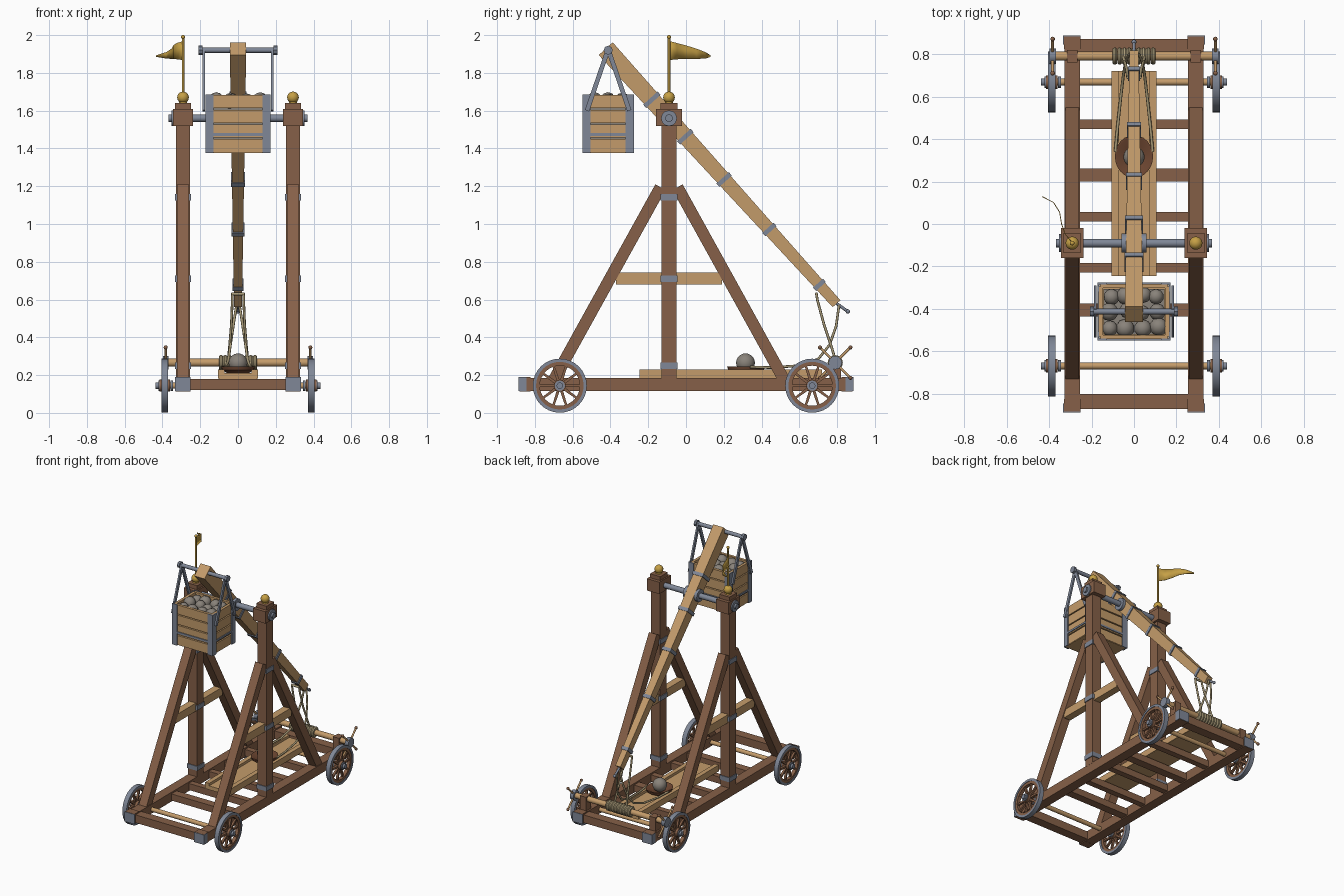
import bpy, bmesh, math, random
from mathutils import Vector, Matrix

if "Cube" in bpy.data.objects:
    bpy.data.objects.remove(bpy.data.objects["Cube"])
random.seed(4)

def material(name, r, g, b):
    m = bpy.data.materials.new(name)
    m.diffuse_color = (r, g, b, 1)
    m.use_nodes = True
    m.node_tree.nodes["Principled BSDF"].inputs["Base Color"].default_value = m.diffuse_color
    return m

DARK = material("dark wood", .24, .118, .065)
LIGHT = material("light wood", .55, .33, .145)
IRON = material("iron", .215, .245, .31)
GOLD = material("gold", .56, .35, .06)
STONE = material("stone", .25, .225, .195)
ROPE = material("rope", .40, .33, .19)
LEATHER = material("leather", .15, .06, .03)

def finish(name, bm, mat, smooth=False):
    bmesh.ops.recalc_face_normals(bm, faces=bm.faces)
    me = bpy.data.meshes.new(name)
    bm.to_mesh(me)
    bm.free()
    me.materials.append(mat)
    ob = bpy.data.objects.new(name, me)
    bpy.context.collection.objects.link(ob)
    if smooth:
        bpy.ops.object.select_all(action='DESELECT')
        bpy.context.view_layer.objects.active = ob
        ob.select_set(True)
        bpy.ops.object.shade_smooth_by_angle(angle=math.radians(40))
    return ob

def box(name, c, s, mat):
    bm = bmesh.new()
    bmesh.ops.create_cube(bm, size=1, matrix=Matrix.Translation(c) @ Matrix.Diagonal((*s, 1)))
    return finish(name, bm, mat)

def beam(name, p, q, s0, s1, mat):
    """Tapered bar in a y-z plane; sizes are (x width, depth) at each end."""
    p, q = Vector(p), Vector(q)
    side = Vector((1, 0, 0))
    up = (q - p).normalized().cross(side)
    bm = bmesh.new()
    ends = [[bm.verts.new(o + side * s[0] / 2 * i + up * s[1] / 2 * j)
             for i, j in ((-1, -1), (1, -1), (1, 1), (-1, 1))] for o, s in ((p, s0), (q, s1))]
    bm.faces.new(ends[0])
    bm.faces.new(ends[1])
    for k in range(4):
        n = (k + 1) % 4
        bm.faces.new((ends[0][k], ends[0][n], ends[1][n], ends[1][k]))
    return finish(name, bm, mat)

def rod(name, p, q, r, mat, n=16, r2=None):
    p, q = Vector(p), Vector(q)
    d = q - p
    m = Matrix.Translation((p + q) / 2) @ d.to_track_quat('Z', 'Y').to_matrix().to_4x4()
    bm = bmesh.new()
    bmesh.ops.create_cone(bm, cap_ends=True, segments=n, radius1=r,
                          radius2=r if r2 is None else r2, depth=d.length, matrix=m)
    return finish(name, bm, mat, True)

def ball(name, c, r, mat, sub=2):
    bm = bmesh.new()
    bmesh.ops.create_icosphere(bm, subdivisions=sub, radius=r, matrix=Matrix.Translation(c))
    return finish(name, bm, mat, True)

def ring(name, c, prof, mat, axis='X', n=32, sy=1):
    """Revolve a closed (radius, height) profile about an axis."""
    bm = bmesh.new()
    loops = []
    for i in range(n):
        a = math.tau * i / n
        ca, sa = math.cos(a), math.sin(a)
        loops.append([bm.verts.new(Vector(c) + Vector((h, r * ca, r * sa) if axis == 'X'
                      else (r * ca, r * sa * sy, h))) for r, h in prof])
    m = len(prof)
    for i in range(n):
        a, b = loops[i], loops[(i + 1) % n]
        for j in range(m):
            bm.faces.new((a[j], a[(j + 1) % m], b[(j + 1) % m], b[j]))
    return finish(name, bm, mat, True)

def rope(name, pts, r=.007):
    cu = bpy.data.curves.new(name, 'CURVE')
    cu.dimensions = '3D'
    cu.bevel_depth = r
    cu.bevel_resolution = 2
    cu.use_fill_caps = True
    sp = cu.splines.new('POLY')
    sp.points.add(len(pts) - 1)
    for pt, co in zip(sp.points, pts):
        pt.co = (*co, 1)
    cu.materials.append(ROPE)
    ob = bpy.data.objects.new(name, cu)
    bpy.context.collection.objects.link(ob)

PX, PY = .291, -.09          # post position
WZ, WR = .144, .143          # wheel height and radius

# base frame cross members and axles
for y in (-.835, .835):
    box("end_beam", (0, y, .15), (.52, .07, .06), DARK)
for y, w in ((.47, .045), (.23, .062), (.035, .045), (-.205, .045), (-.405, .062)):
    box("floor_slat", (0, y, .148), (.52, w, .05), DARK)
for y in (-.668, .668):
    rod("wheel_axle", (-.435, y, WZ), (.435, y, WZ), .016, LIGHT)

for s in (-1, 1):
    x = s * PX
    # side rail with corner irons
    box("side_rail", (x, 0, .15), (.074, 1.75, .07), DARK)
    for t in (-1, 1):
        box("corner_block", (x, t * .853, .152), (.078, .058, .076), DARK)
        box("corner_iron_end", (x, t * .883, .152), (.08, .006, .074), IRON)
        box("corner_iron_side", (x + s * .04, t * .865, .152), (.006, .042, .074), IRON)
    # upright post, braces, tie and iron bands
    box("post", (x, PY, .86), (.075, .077, 1.36), DARK)
    for t in (-1, 1):
        beam("brace", (x, PY + t * .615, .165), (x, PY + t * .045, 1.195), (.065, .062), (.065, .062), DARK)
    box("tie", (x, PY, .712), (.055, .56, .062), LIGHT)
    for z in (.25, .71, 1.142):
        box("post_band", (x, PY, z), (.086, .088, .034), IRON)
    # bearing head and finial
    box("bearing_head", (x, PY, 1.565), (.105, .14, .09), DARK)
    box("head_cap", (x, PY, 1.625), (.085, .09, .03), DARK)
    rod("finial_base", (x, PY, 1.635), (x, PY, 1.655), .024, GOLD, r2=.018)
    ball("finial", (x, PY, 1.67), .031, GOLD, 3)
    rod("bearing_plate", (x + s * .045, PY, 1.56), (x + s * .062, PY, 1.56), .042, IRON, 12)
    rod("arm_washer", (s * .035, PY, 1.56), (s * .058, PY, 1.56), .045, IRON)
    # wheels
    wx = s * .387
    for y in (-.668, .668):
        c = Vector((wx, y, WZ))
        ring("wheel_tyre", c, [(WR, -.017), (WR, .017), (.126, .017), (.126, -.017)], IRON)
        ring("wheel_rim", c, [(.127, -.013), (.127, .013), (.106, .013), (.106, -.013)], DARK)
        for k in range(10):
            a = math.tau * k / 10
            d = Vector((0, math.cos(a), math.sin(a)))
            beam("wheel_spoke", c + d * .02, c + d * .11, (.018, .016), (.014, .012), DARK)
        rod("wheel_hub", c - Vector((.028, 0, 0)), c + Vector((.028, 0, 0)), .032, DARK)
        rod("hub_cap", (s * .408, y, WZ), (s * .422, y, WZ), .027, IRON)
        rod("axle_pin", (s * .42, y, WZ), (s * .437, y, WZ), .017, IRON)
        rod("axle_collar", (s * .343, y, WZ), (s * .358, y, WZ), .027, IRON)

# pivot shaft
rod("pivot_shaft", (-.367, PY, 1.56), (.367, PY, 1.56), .02, IRON)

# throwing arm with bands, and release prong
A, B = Vector((0, -.425, 1.928)), Vector((0, .797, .578))
size = lambda t: (.086 + (.042 - .086) * t, .1 + (.055 - .1) * t)
beam("throwing_arm", A, B, size(0), size(1), LIGHT)
for t in (.2, .345, .513, .709, .926):
    p, d = A.lerp(B, t), (B - A).normalized() * .012
    w = tuple(v + .012 for v in size(t))
    beam("arm_band", p - d, p + d, w, w, IRON)
rod("release_prong", B - Vector((0, .02, -.016)), (0, .855, .538), .008, IRON, 10)
ball("prong_tip", (0, .857, .537), .012, IRON)

# counterweight hanger
CY, HW, HD, Z0, Z1 = -.412, .168, .132, 1.375, 1.685
rod("hanger_bar", (-.195, CY, 1.92), (.195, CY, 1.92), .014, IRON)
for s in (-1, 1):
    rod("hanger_nut", (s * .188, CY, 1.92), (s * .208, CY, 1.92), .024, IRON, 8)
    for t in (-1, 1):
        beam("hanger_strap", (s * .182, CY, 1.925), (s * .182, CY + t * .112, 1.6), (.012, .024), (.012, .024), IRON)

# counterweight box: planks, iron corners, thin band
for i in range(4):
    z = Z0 + .04 + i * .0775
    for s in (-1, 1):
        box("box_plank_front", (0, CY + s * (HD - .012), z), (HW * 2 - .02, .02, .069), LIGHT)
        box("box_plank_side", (s * (HW - .012), CY, z), (.02, HD * 2 - .03, .069), LIGHT)
box("box_bottom", (0, CY, Z0 + .012), (HW * 2 - .01, HD * 2 - .01, .02), LIGHT)
box("rock_bed", (0, CY, 1.5), (HW * 2 - .05, HD * 2 - .05, .24), STONE)
for s in (-1, 1):
    for t in (-1, 1):
        box("box_corner_front", (s * (HW - .018), CY + t * HD, 1.53), (.042, .008, .31), IRON)
        box("box_corner_side", (s * HW, CY + t * (HD - .018), 1.53), (.008, .042, .31), IRON)
    box("box_band_front", (0, CY + s * HD, 1.474), (HW * 2, .008, .014), IRON)
    box("box_band_side", (s * HW, CY, 1.474), (.008, HD * 2, .014), IRON)
for i in range(4):
    for j in range(3):
        j2 = lambda: random.uniform(-.008, .008)
        ball("rock", ((i - 1.5) * .073 + j2(), CY + (j - 1) * .073 + j2(), 1.648 + j2()),
             random.uniform(.036, .045), STONE)

# pennant on the left post
rod("flag_pole", (-PX, PY, 1.66), (-PX, PY, 1.99), .007, GOLD, 10)
ball("flag_knob", (-PX, PY, 1.99), .011, GOLD)
bm = bmesh.new()
cols = []
for x, y, top, bot in ((-.291, -.09, 1.968, 1.868), (-.325, -.05, 1.958, 1.872), (-.343, 0, 1.945, 1.874),
                       (-.352, .055, 1.928, 1.874), (-.38, .1, 1.91, 1.876), (-.433, .127, 1.893, 1.885)):
    cols.append((bm.verts.new((x, y, top)), bm.verts.new((x, y, bot))))
for a, b in zip(cols, cols[1:]):
    bm.faces.new((a[0], b[0], b[1], a[1]))
flag = finish("pennant", bm, GOLD, True)
flag.modifiers.new("thickness", 'SOLIDIFY').thickness = .004

# trough, pouch and shot
box("trough_floor", (0, .2375, .195), (.2, .965, .03), LIGHT)
for s in (-1, 1):
    box("trough_lip", (s * .088, .2375, .205), (.034, .965, .048), LIGHT)
ring("sling_pouch", (0, .318, 0), [(.001, .208), (.055, .208), (.085, .228), (.09, .246),
     (.08, .246), (.05, .222), (.001, .218)], LEATHER, 'Z', 24, 1.12)
ball("shot", (0, .315, .265), .05, STONE, 3)

# winch at the rear
WY, WH = .79, .266
rod("winch_bar", (-.39, WY, WH), (.39, WY, WH), .021, LIGHT)
for i in range(9):
    x = (i - 4) * .0225
    ring("winch_coil", (x, WY, WH), [(.04, -.004), (.04, .004), (.034, .011), (.02, .011),
         (.02, -.011), (.034, -.011)], ROPE, 'X', 20)
for s in (-1, 1):
    box("winch_support", (s * PX, WY, .235), (.05, .06, .11), DARK)
    rod("winch_hub", (s * .368, WY, WH), (s * .398, WY, WH), .036, IRON, 12)
    for k in range(4):
        a = math.pi / 4 + k * math.pi / 2
        d = Vector((0, math.cos(a), math.sin(a)))
        c = Vector((s * .383, WY, WH))
        rod("winch_handle", c, c + d * .112, .007, LIGHT, 10)
        ball("handle_knob", c + d * .114, .011, DARK)

# sling and hold-down ropes
for s in (-1, 1):
    rope("sling_rope", [(s * .088, .34, .243), (s * .078, .45, .24), (s * .062, .6, .25), (s * .05, .7, .285),
                        (s * .04, .76, .36), (s * .025, .795, .46), (s * .008, .81, .57)])
    rope("hold_down_rope", [(s * .03, .69, .635), (s * .03, .695, .6), (s * .035, .73, .47),
                            (s * .045, .77, .35), (s * .05, .785, .3)])
rod("rope_loop", (-.034, .69, .63), (.034, .69, .63), .008, ROPE, 10)
